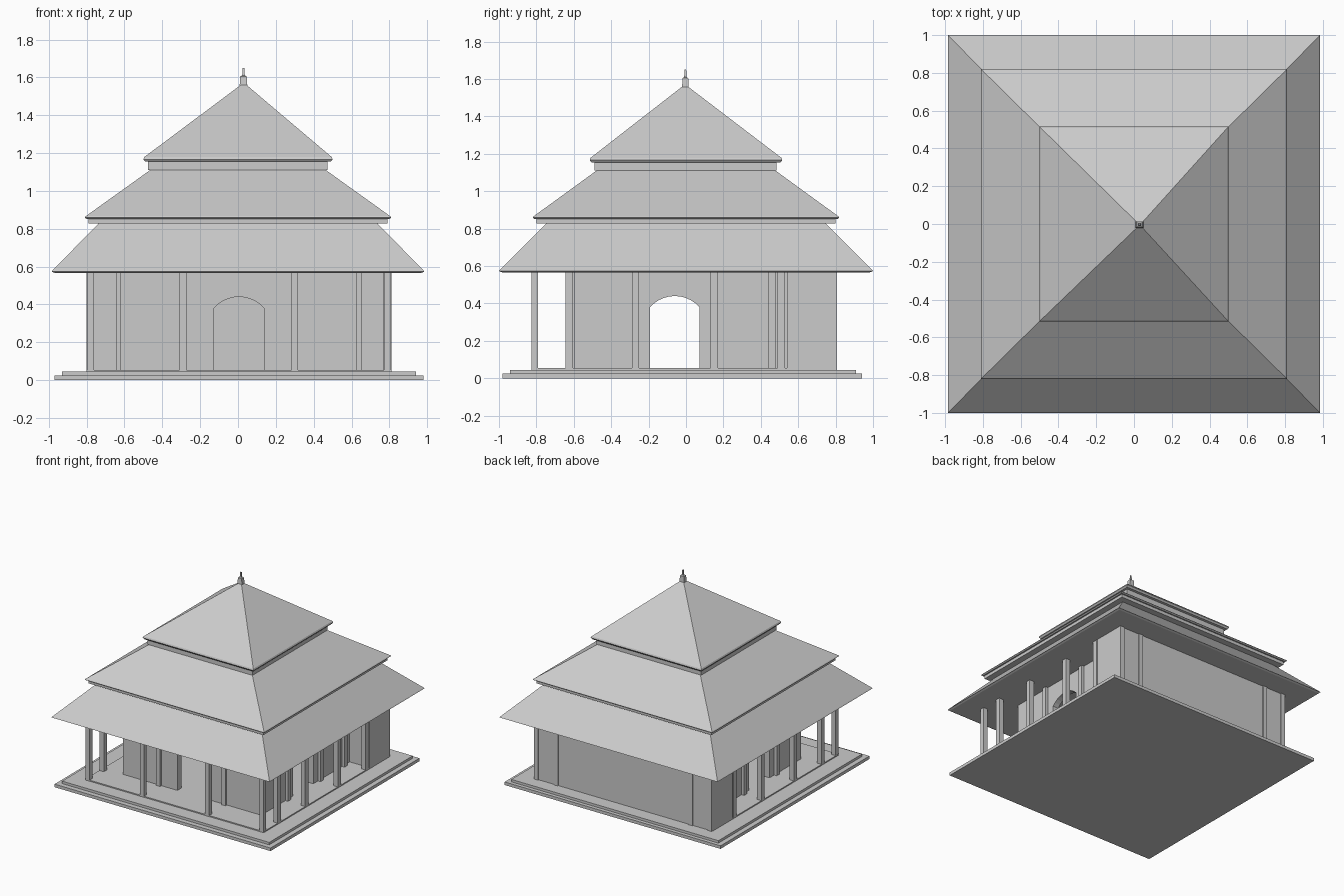
import bpy, bmesh
from math import sin, cos, asin

if "Cube" in bpy.data.objects:
    bpy.data.objects.remove(bpy.data.objects["Cube"])

FLOOR, EAVE = 0.045, 0.575


def finish(bm, name):
    bmesh.ops.recalc_face_normals(bm, faces=bm.faces)
    mesh = bpy.data.meshes.new(name)
    bm.to_mesh(mesh)
    bm.free()
    ob = bpy.data.objects.new(name, mesh)
    bpy.context.collection.objects.link(ob)
    return ob


def loft(name, rings):
    """Stack of rectangles (x0, x1, y0, y1, z), capped at both ends."""
    bm = bmesh.new()
    loops = [[bm.verts.new(p) for p in ((a, c, z), (b, c, z), (b, d, z), (a, d, z))]
             for a, b, c, d, z in rings]
    bm.faces.new(loops[0][::-1])
    bm.faces.new(loops[-1])
    for lo, hi in zip(loops, loops[1:]):
        for i in range(4):
            j = (i + 1) % 4
            bm.faces.new((lo[i], lo[j], hi[j], hi[i]))
    return finish(bm, name)


def box(name, x0, x1, y0, y1, z0, z1):
    return loft(name, [(x0, x1, y0, y1, z0), (x0, x1, y0, y1, z1)])


def column(name, x, y, w=0.036):
    h = w / 2
    return box(name, x - h, x + h, y - h, y + h, FLOOR, EAVE)


def arch_wall(name, u0, u1, centre, place, thick):
    """Wall outline with an arched doorway, extruded along thick."""
    half, spring, rise = 0.132, 0.38, 0.06
    r = (half * half + rise * rise) / (2 * rise)
    a = asin(half / r)
    arc = [(centre + r * sin(-a + 2 * a * i / 10),
            spring + rise - r + r * cos(-a + 2 * a * i / 10)) for i in range(11)]
    outline = ([(u0, FLOOR), (centre - half, FLOOR)] + arc +
               [(centre + half, FLOOR), (u1, FLOOR), (u1, EAVE), (u0, EAVE)])
    bm = bmesh.new()
    face = bm.faces.new([bm.verts.new(place(u, z)) for u, z in outline])
    geom = bmesh.ops.extrude_face_region(bm, geom=[face])["geom"]
    bmesh.ops.translate(bm, vec=thick, verts=[v for v in geom if isinstance(v, bmesh.types.BMVert)])
    return finish(bm, name)


# Stepped base
box("base_lower", -0.97, 0.98, -0.98, 0.94, 0, 0.025)
box("base_upper", -0.93, 0.94, -0.94, 0.91, 0.025, FLOOR)
box("floor_sill", -0.80, 0.81, -0.825, 0.80, FLOOR, 0.054)

# Rear block and its pilasters
box("rear_block", -0.80, 0.81, 0.54, 0.80, FLOOR, EAVE)
for x in (-0.78, -0.605, 0.61, 0.79):
    column("rear_pilaster", x, 0.79)

# Inner hall walls with arched doorways
arch_wall("front_wall", -0.62, 0.63, 0.005, lambda u, z: (u, -0.60, z), (0, 0.05, 0))
arch_wall("left_wall", -0.60, 0.54, -0.06, lambda u, z: (-0.62, u, z), (0.05, 0, 0))
arch_wall("right_wall", -0.60, 0.54, -0.06, lambda u, z: (0.63, u, z), (-0.05, 0, 0))
for x in (-0.29, 0.30):
    column("front_pilaster", x, -0.60)
for y in (-0.27, 0.15, 0.46):
    for x in (-0.625, 0.635):
        column("side_pilaster", x, y)

# Veranda columns
for x in (-0.78, -0.29, 0.30, 0.79):
    column("front_column", x, -0.808)
for y in (-0.625, -0.27, 0.15, 0.51):
    for x in (-0.78, 0.79):
        column("side_column", x, y, 0.04)

# Three roof tiers
loft("roof_lower", [(-0.97, 0.97, -0.985, 0.985, 0.567), (-0.985, 0.985, -1, 1, 0.573),
                    (-0.98, 0.98, -0.995, 0.995, 0.58), (-0.735, 0.735, -0.745, 0.745, 0.83)])
box("roof_middle_fascia", -0.79, 0.79, -0.80, 0.80, 0.827, 0.857)
loft("roof_middle", [(-0.80, 0.80, -0.81, 0.81, 0.852), (-0.81, 0.81, -0.82, 0.82, 0.859),
                     (-0.805, 0.805, -0.815, 0.815, 0.866), (-0.46, 0.46, -0.475, 0.475, 1.113)])
box("roof_top_fascia", -0.475, 0.472, -0.488, 0.483, 1.11, 1.158)
loft("roof_top", [(-0.49, 0.49, -0.505, 0.505, 1.154), (-0.50, 0.50, -0.515, 0.515, 1.167),
                  (-0.495, 0.495, -0.51, 0.51, 1.179), (0.015, 0.045, -0.02, 0.01, 1.56)])

# Finial
loft("finial", [(0.008, 0.05, -0.022, 0.014, 1.545), (0.012, 0.046, -0.018, 0.012, 1.605),
                (0.022, 0.036, -0.01, 0.004, 1.61), (0.025, 0.033, -0.007, 0.001, 1.65)])
